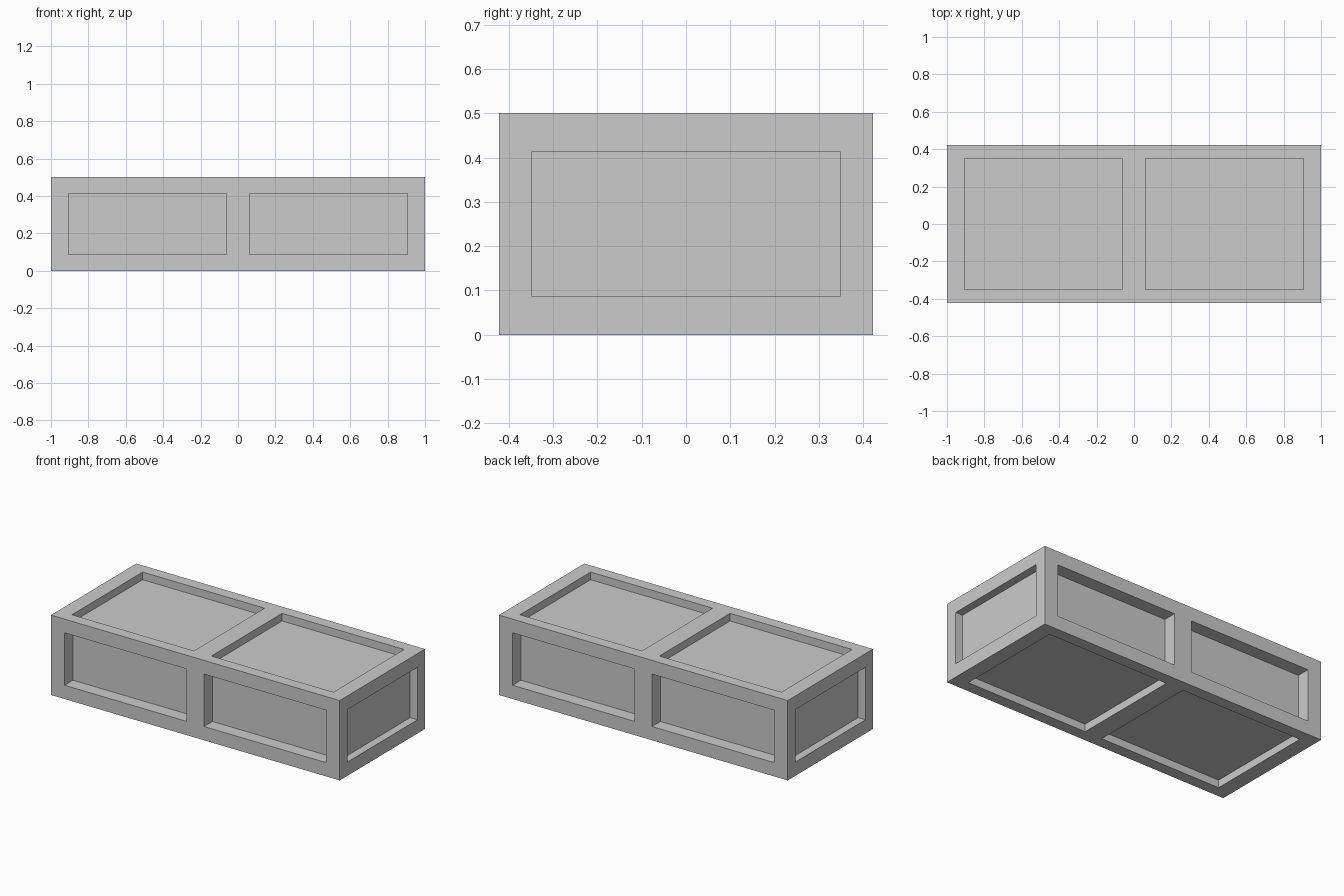
import bpy
import bmesh
from mathutils import Matrix, Vector

if "Cube" in bpy.data.objects:
    bpy.data.objects.remove(bpy.data.objects["Cube"])

LENGTH, DEPTH, HEIGHT = 2.0, 0.844, 0.5
MID = HEIGHT / 2
PANEL_X, PANEL_W = 0.483, 0.845      # centre and width of each long panel
PANEL_Y, PANEL_Z = 0.699, 0.328      # panel sizes across depth and height
CUT_LONG, CUT_END, CUT_TOP = 0.083, 0.05, 0.048


def add_box(bm, centre, size):
    bmesh.ops.create_cube(
        bm, size=1.0,
        matrix=Matrix.Translation(Vector(centre)) @ Matrix.Diagonal((*size, 1.0)))


def make_object(name, bm):
    mesh = bpy.data.meshes.new(name)
    bm.to_mesh(mesh)
    bm.free()
    obj = bpy.data.objects.new(name, mesh)
    bpy.context.collection.objects.link(obj)
    return obj


# Solid block
bm = bmesh.new()
add_box(bm, (0, 0, MID), (LENGTH, DEPTH, HEIGHT))
block = make_object("panelled_block", bm)

# Recess cutters: each straddles its face, so half its thickness cuts in
bm = bmesh.new()
for s in (-1, 1):
    # End panel
    add_box(bm, (s * LENGTH / 2, 0, MID), (2 * CUT_END, 0.694, PANEL_Z))
    for x in (-PANEL_X, PANEL_X):
        # Front and back panels
        add_box(bm, (x, s * DEPTH / 2, MID), (PANEL_W, 2 * CUT_LONG, PANEL_Z))
        # Top and bottom panels
        add_box(bm, (x, 0, MID + s * MID), (PANEL_W, PANEL_Y, 2 * CUT_TOP))
cutter = make_object("recess_cutters", bm)
cutter.hide_render = True

# Cut the recesses, then discard the cutters
mod = block.modifiers.new("recesses", 'BOOLEAN')
mod.operation = 'DIFFERENCE'
mod.solver = 'EXACT'
mod.object = cutter
bpy.context.view_layer.objects.active = block
block.select_set(True)
bpy.ops.object.modifier_apply(modifier=mod.name)
bpy.data.objects.remove(cutter)
